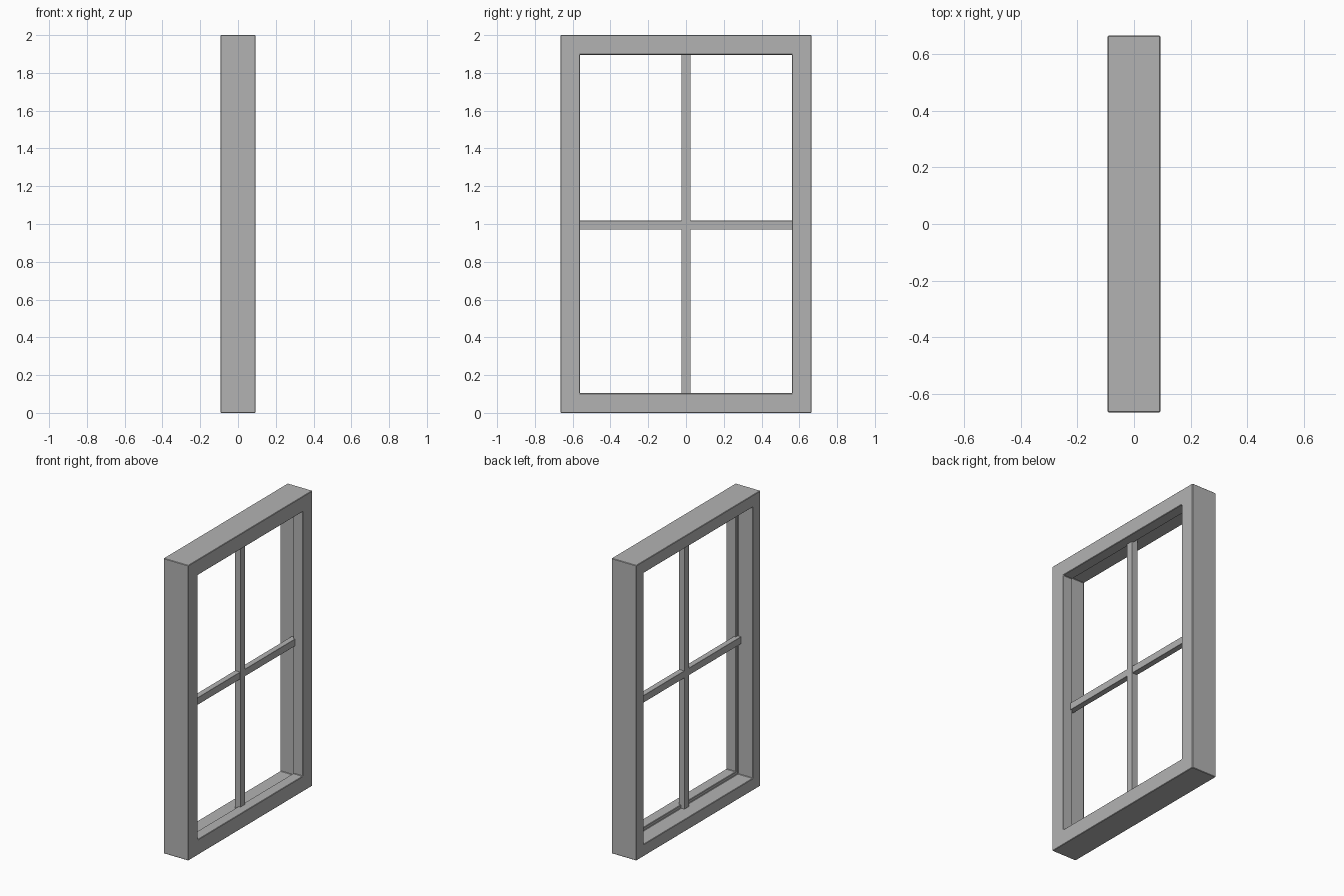
import bpy
import bmesh

cube = bpy.data.objects.get("Cube")
if cube:
    bpy.data.objects.remove(cube, do_unlink=True)

HALF_WIDTH, HEIGHT, HALF_DEPTH = 0.665, 2.0, 0.093
STOP, REBATE, STEP_X = 0.104, 0.081, 0.02

# One plain grey for the whole window
grey = bpy.data.materials.new("window grey")
grey.use_nodes = True
colour = (0.45, 0.45, 0.45, 1)
grey.diffuse_color = colour
grey.node_tree.nodes["Principled BSDF"].inputs["Base Color"].default_value = colour


def finish(name, bm, bevel):
    bmesh.ops.recalc_face_normals(bm, faces=bm.faces)
    mesh = bpy.data.meshes.new(name)
    bm.to_mesh(mesh)
    bm.free()
    mesh.materials.append(grey)
    obj = bpy.data.objects.new(name, mesh)
    bpy.context.collection.objects.link(obj)
    mod = obj.modifiers.new("soft edges", "BEVEL")
    mod.width = bevel
    mod.segments = 1
    return obj


def bar(name, low, high):
    bm = bmesh.new()
    bmesh.ops.create_cube(bm, size=1)
    for v in bm.verts:
        v.co = [(a + b) / 2 + c * (b - a) for a, b, c in zip(low, high, v.co)]
    return finish(name, bm, 0.001)


# Frame: rebated profile (depth, inset) swept round the four mitred corners
profile = [(-HALF_DEPTH, 0), (HALF_DEPTH, 0), (HALF_DEPTH, STOP),
           (STEP_X, STOP), (STEP_X, REBATE), (-HALF_DEPTH, REBATE)]
bm = bmesh.new()
rings = []
for sy, sz in ((-1, -1), (1, -1), (1, 1), (-1, 1)):
    rings.append([bm.verts.new((x, sy * (HALF_WIDTH - d),
                                HEIGHT / 2 + sz * (HEIGHT / 2 - d)))
                  for x, d in profile])
for i, ring in enumerate(rings):
    after = rings[(i + 1) % len(rings)]
    for j in range(len(profile)):
        k = (j + 1) % len(profile)
        bm.faces.new((ring[j], ring[k], after[k], after[j]))
finish("window_frame", bm, 0.003)

# Glazing bars: one upright and a crossbar on each side of it
bar("upright_bar", (-0.006, -0.025, REBATE), (0.036, 0.025, HEIGHT - REBATE))
reach = HALF_WIDTH - REBATE
bar("right_crossbar", (-0.005, -reach, 0.97), (0.034, -0.024, 1.018))
bar("left_crossbar", (-0.005, 0.024, 0.97), (0.034, reach, 1.018))
